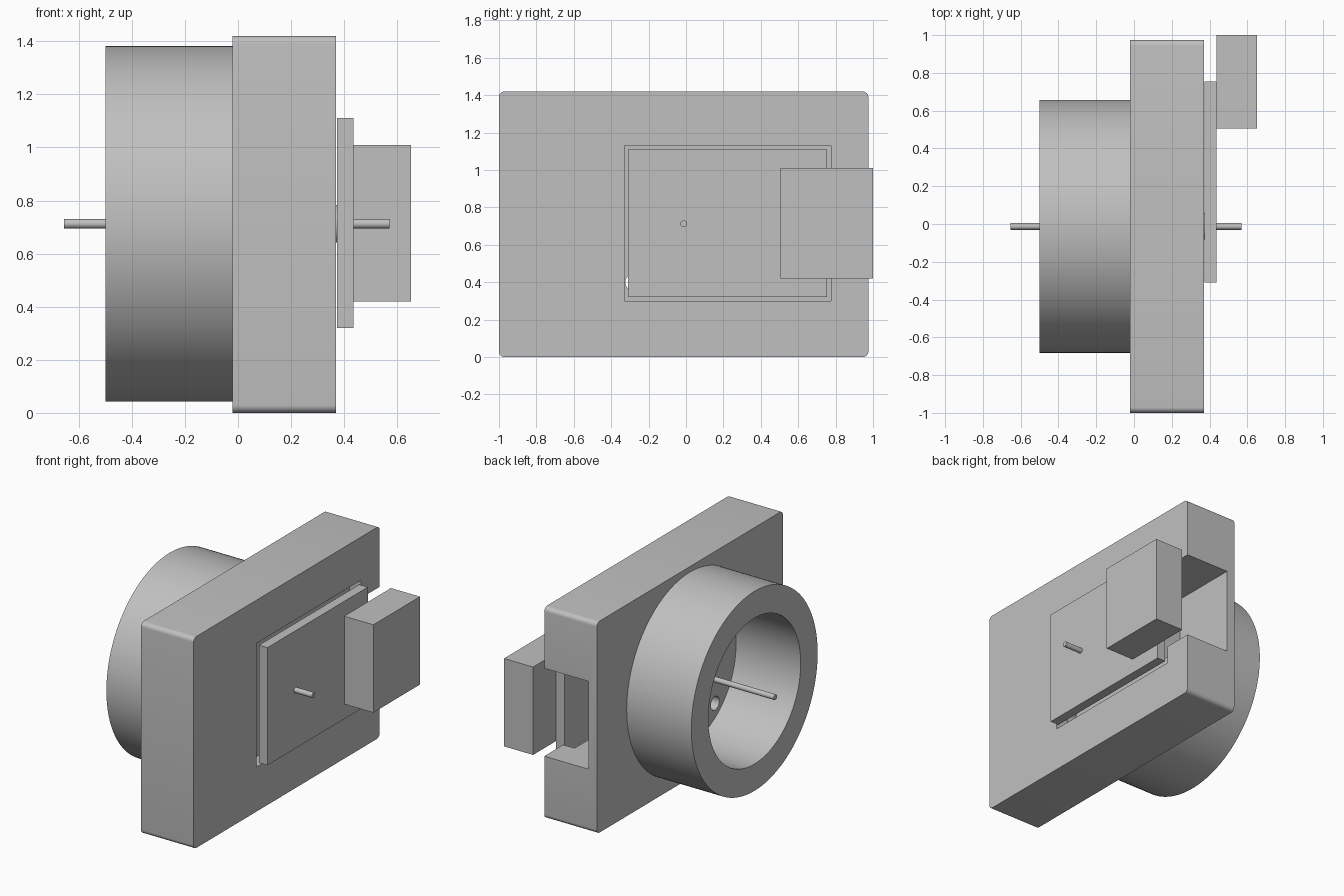
import bpy
import bmesh
import math
from mathutils import Matrix, Vector

old = bpy.data.objects.get("Cube")
if old:
    bpy.data.objects.remove(old, do_unlink=True)

grey = bpy.data.materials.new("plain_grey")
grey.use_nodes = True
GREY = (0.53, 0.53, 0.53, 1)
grey.diffuse_color = GREY
grey.node_tree.nodes["Principled BSDF"].inputs["Base Color"].default_value = GREY

AXIS_Y, AXIS_Z = -0.0125, 0.7125   # shared axis of barrel and shaft


def finish(name, bm):
    mesh = bpy.data.meshes.new(name)
    bm.to_mesh(mesh)
    bm.free()
    mesh.materials.append(grey)
    obj = bpy.data.objects.new(name, mesh)
    bpy.context.collection.objects.link(obj)
    return obj


def box(name, xs, ys, zs, corner=0):
    """Box from ranges; corner rounds the four edges that run along x."""
    bm = bmesh.new()
    bmesh.ops.create_cube(bm, size=1)
    for v in bm.verts:
        v.co = Vector([r[0] if c < 0 else r[1] for c, r in zip(v.co, (xs, ys, zs))])
    if corner:
        edges = [e for e in bm.edges
                 if abs(e.verts[0].co.x - e.verts[1].co.x) > 0.01]
        bmesh.ops.bevel(bm, geom=edges, offset=corner, segments=6,
                        profile=0.5, affect='EDGES')
    return finish(name, bm)


def rod(name, xs, radius, y=AXIS_Y, z=AXIS_Z, sides=32):
    """Cylinder along x."""
    bm = bmesh.new()
    place = (Matrix.Translation(((xs[0] + xs[1]) / 2, y, z))
             @ Matrix.Rotation(math.pi / 2, 4, 'Y'))
    bmesh.ops.create_cone(bm, cap_ends=True, segments=sides, radius1=radius,
                          radius2=radius, depth=xs[1] - xs[0], matrix=place)
    return finish(name, bm)


def select(obj):
    bpy.ops.object.select_all(action='DESELECT')
    obj.select_set(True)
    bpy.context.view_layer.objects.active = obj


def cut(obj, cutters):
    select(obj)
    for cutter in cutters:
        mod = obj.modifiers.new("cut", 'BOOLEAN')
        mod.operation = 'DIFFERENCE'
        mod.solver = 'EXACT'
        mod.object = cutter
        bpy.ops.object.modifier_apply(modifier=mod.name)
        bpy.data.objects.remove(cutter, do_unlink=True)


# Housing plate with a cover recess, a side slot and a wire hole
housing = box("housing", (-0.02, 0.37), (-1, 0.975), (0, 1.42), corner=0.03)
cut(housing, [
    box("recess_cutter", (0.285, 0.5), (-0.33, 0.775), (0.3, 1.13)),
    box("slot_cutter", (0.04, 0.6), (0.505, 1.1), (0.42, 1.01)),
    rod("wire_hole_cutter", (-0.1, 0.34), 0.045, y=-0.28, z=0.40),
])

# Hollow barrel on the side of the housing
barrel = rod("barrel", (-0.5, -0.02), 0.67, sides=128)
cut(barrel, [rod("bore_cutter", (-0.6, 0.1), 0.49, sides=128)])

# Shaft through the middle with its collar inside the recess
shaft = rod("shaft", (-0.655, 0.57), 0.018)
collar = rod("collar", (0.27, 0.373), 0.07, sides=48)

# Lifted cover panel and sliding block
box("cover_panel", (0.373, 0.436), (-0.31, 0.755), (0.32, 1.11))
box("sliding_block", (0.436, 0.652), (0.505, 1.0), (0.42, 1.01))

for part in (housing, barrel, shaft, collar):
    select(part)
    bpy.ops.object.shade_smooth_by_angle(angle=math.radians(30))
